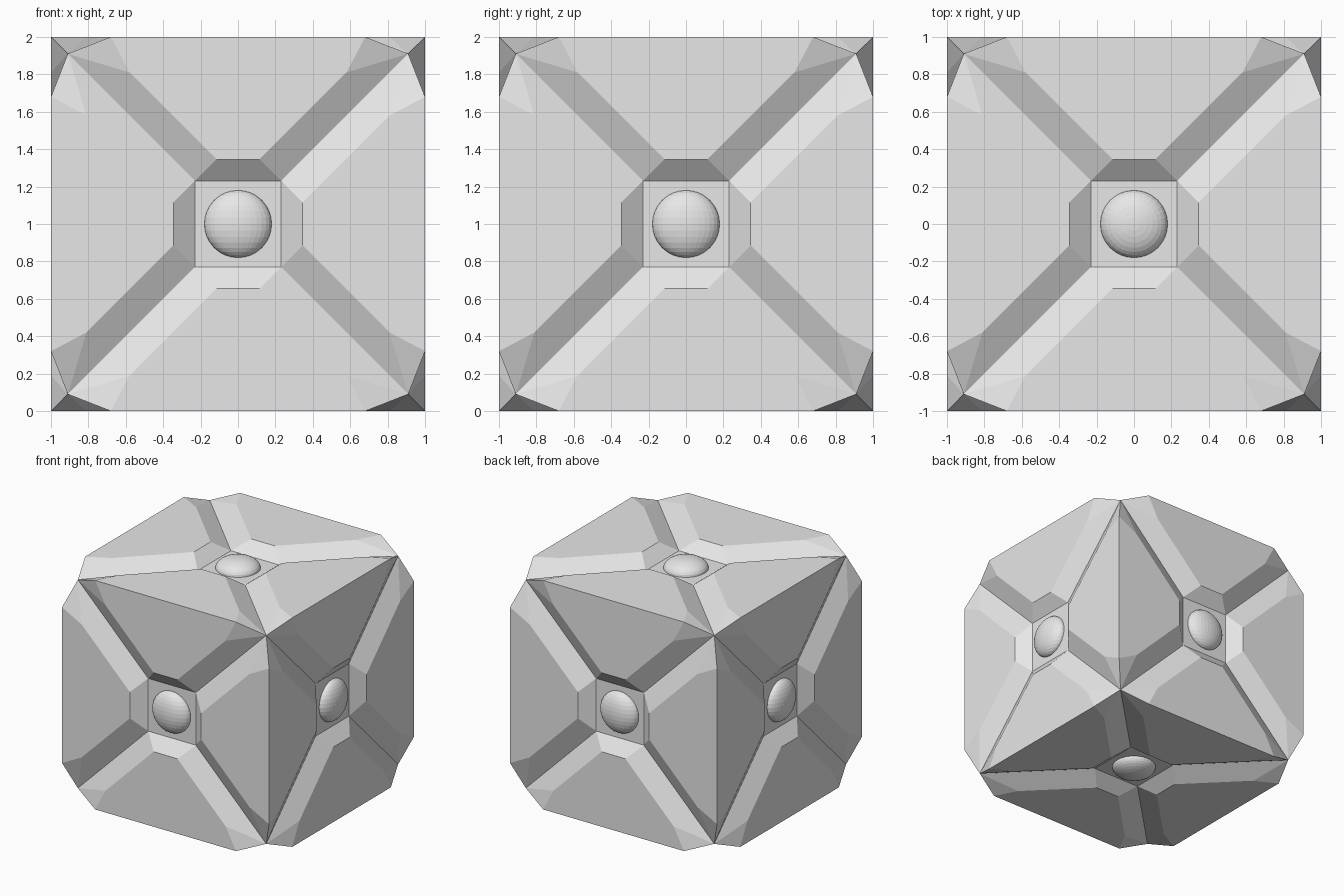
import bpy
import bmesh
from mathutils import Vector

if "Cube" in bpy.data.objects:
    bpy.data.objects.remove(bpy.data.objects["Cube"], do_unlink=True)

CORE = 0.91   # half size of the inner cube
OUT = 1.0     # half size of the armour

grey = bpy.data.materials.new("light_grey")
grey.use_nodes = True
colour = (0.8, 0.8, 0.8, 1)
grey.diffuse_color = colour
grey.node_tree.nodes["Principled BSDF"].inputs["Base Color"].default_value = colour


def finish(bm, name):
    bmesh.ops.recalc_face_normals(bm, faces=bm.faces[:])
    mesh = bpy.data.meshes.new(name)
    bm.to_mesh(mesh)
    bm.free()
    mesh.materials.append(grey)
    obj = bpy.data.objects.new(name, mesh)
    bpy.context.collection.objects.link(obj)
    return obj


# Inner cube, seen at the bottom of the square recesses
bm = bmesh.new()
bmesh.ops.create_cube(bm, size=2 * CORE)
finish(bm, "core").location.z = OUT

# Half outline of one edge block: (along the edge, across one face, height)
half_profile = [
    (0.115, 0.345, OUT), (0.58, 0.81, OUT), (0.68, OUT, OUT),   # raised panel
    (0.23, 0.23, CORE), (CORE, CORE, CORE),                     # foot on the core
]


def edge_block(axis, sign_p, sign_q):
    bm = bmesh.new()
    points = set()
    for along, p, q in half_profile:
        for s in (-1, 1):
            for b, c in ((p, q), (q, p)):
                points.add((s * along, b, c))
    for along, b, c in sorted(points):
        co = Vector((0, 0, 0))
        co[axis] = along
        co[(axis + 1) % 3] = b * sign_p
        co[(axis + 2) % 3] = c * sign_q
        bm.verts.new(co)
    bmesh.ops.convex_hull(bm, input=bm.verts[:])
    bmesh.ops.dissolve_limit(bm, angle_limit=0.01, verts=bm.verts[:], edges=bm.edges[:])
    finish(bm, "edge_block_" + "xyz"[axis]).location.z = OUT


# One block on each of the twelve edges
for axis in range(3):
    for sign_p in (-1, 1):
        for sign_q in (-1, 1):
            edge_block(axis, sign_p, sign_q)

# Flattened dome in the middle of each face
for axis in range(3):
    for side in (-1, 1):
        bm = bmesh.new()
        bmesh.ops.create_uvsphere(bm, u_segments=32, v_segments=16, radius=0.18)
        squash = Vector((1, 1, 1))
        squash[axis] = 0.5
        bmesh.ops.scale(bm, vec=squash, verts=bm.verts[:])
        dome = finish(bm, "dome_" + "xyz"[axis])
        dome.location = (0, 0, OUT)
        dome.location[axis] += side * CORE
